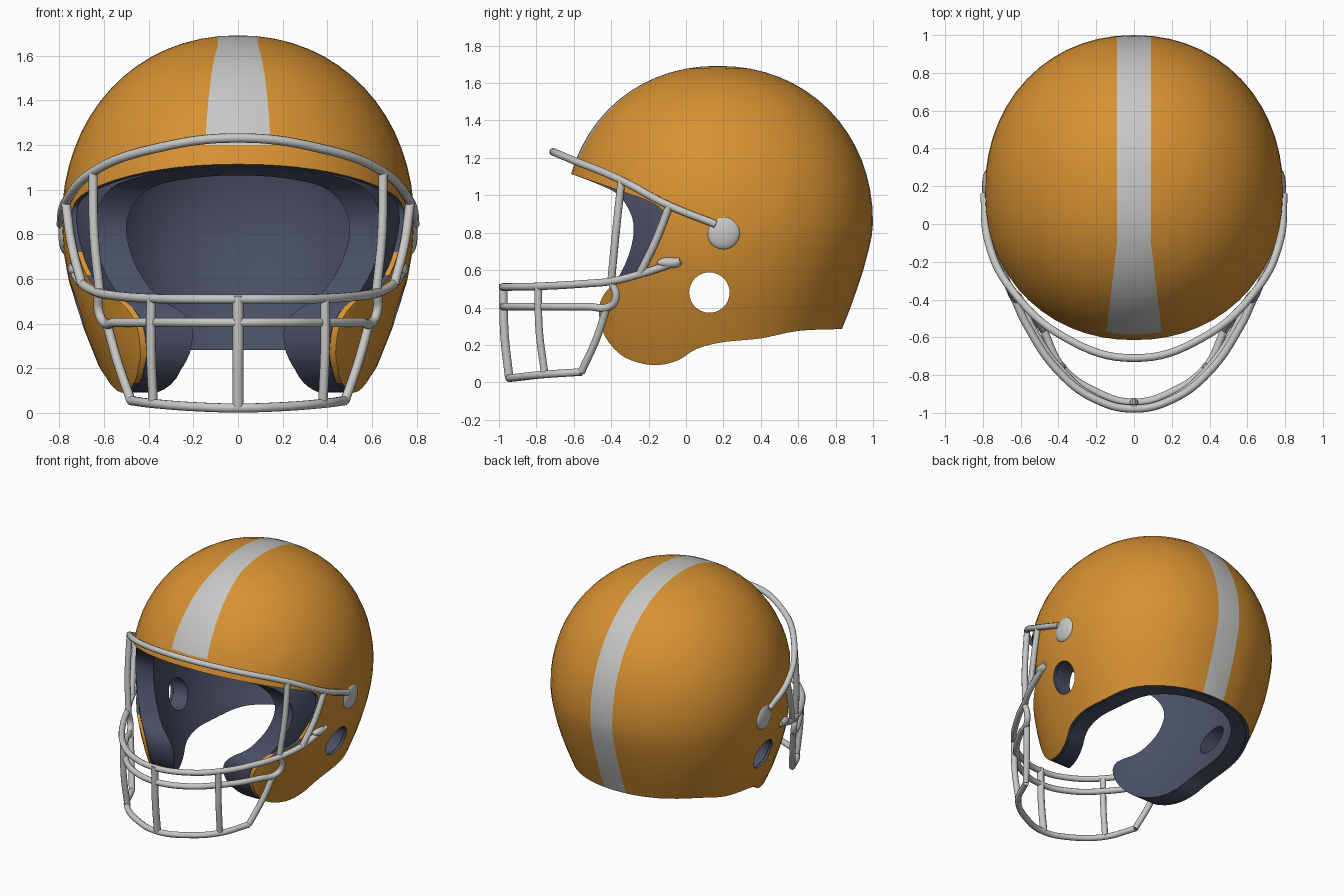
import bpy, bmesh, math
from mathutils import Vector

if "Cube" in bpy.data.objects:
    bpy.data.objects.remove(bpy.data.objects["Cube"])

CY, CZ, N = 0.17, 0.85, 2.1      # dome centre and roundness


def material(name, rgb):
    m = bpy.data.materials.new(name)
    m.diffuse_color = (*rgb, 1)
    m.use_nodes = True
    m.node_tree.nodes["Principled BSDF"].inputs["Base Color"].default_value = m.diffuse_color
    return m


ORANGE = material("orange shell", (0.68, 0.285, 0.032))
GREY = material("light grey", (0.57, 0.58, 0.56))
DARK = material("dark blue padding", (0.068, 0.078, 0.13))


def add_object(name, bm, mats=()):
    bmesh.ops.recalc_face_normals(bm, faces=bm.faces)
    me = bpy.data.meshes.new(name)
    bm.to_mesh(me)
    bm.free()
    for m in mats:
        me.materials.append(m)
    ob = bpy.data.objects.new(name, me)
    bpy.context.collection.objects.link(ob)
    return ob


def power(v, e):
    return math.copysign(abs(v) ** e, v)


def head_solid(name, d, back=1.0, seg=56):
    """Closed head form: lower rings by table, upper dome by superellipse, shrunk by d."""
    # height, half width, front depth, back depth
    rows = [(-0.05, .50, .72, .53), (.05, .55, .76, .575), (.2, .62, .80, .635), (.3, .66, .815, .67),
            (.4, .70, .82, .71), (.5, .733, .82, .745), (.6, .76, .82, .778),
            (.7, .778, .82, .805), (.78, .787, .82, .823)]
    rings = [(z, w - d, f - d, b - d * back) for z, w, f, b in rows]
    for i in range(16):
        t = math.pi / 2 * i / 16
        c, s = math.cos(t) ** (2 / N), math.sin(t) ** (2 / N)
        rings.append((CZ + (.842 - d) * s, (.79 - d) * c, (.82 - d) * c, (.83 - d * back) * c))
    bm = bmesh.new()
    loops = []
    for z, w, f, b in rings:
        loop = []
        for k in range(seg):
            a = 2 * math.pi * k / seg
            x, y = power(math.cos(a), 2 / N), power(math.sin(a), 2 / N)
            loop.append(bm.verts.new((w * x, CY + y * (b if y > 0 else f), z)))
        loops.append(loop)
    top = bm.verts.new((0, CY, CZ + .842 - d))
    for lo, hi in zip(loops, loops[1:]):
        for k in range(seg):
            j = (k + 1) % seg
            bm.faces.new((lo[k], lo[j], hi[j], hi[k]))
    for k in range(seg):
        bm.faces.new((loops[-1][k], loops[-1][(k + 1) % seg], top))
    bm.faces.new(loops[0])
    return add_object(name, bm)


def smooth_path(pts, n=4):
    """Catmull-Rom through 2D points."""
    p = [Vector(q) for q in pts]
    p = [2 * p[0] - p[1]] + p + [2 * p[-1] - p[-2]]
    out = []
    for a, b, c, d in zip(p, p[1:], p[2:], p[3:]):
        for i in range(n):
            t = i / n
            out.append(.5 * (2 * b + (c - a) * t + (2 * a - 5 * b + 4 * c - d) * t * t
                             + (3 * b - a - 3 * c + d) * t ** 3))
    return out + [p[-2]]


def side_prism(name, face_edge):
    """Side outline (y, z) extruded across x; everything inside is kept."""
    jaw = [(-.38, .53), (-.45, .45), (-.465, .36), (-.43, .24), (-.33, .135), (-.18, .092),
           (-.05, .115), (.06, .18), (.2, .215), (.4, .235), (.6, .275), (.83, .285)]
    outline = smooth_path(face_edge + jaw) + [Vector(q) for q in
                                              ((1.3, .29), (1.3, 2), (-1, 2), (-1, 1.25))]
    bm = bmesh.new()
    f = bm.faces.new([bm.verts.new((-1.2, q.x, q.y)) for q in outline])
    r = bmesh.ops.extrude_face_region(bm, geom=[f])
    bmesh.ops.translate(bm, vec=(2.4, 0, 0), verts=[v for v in r['geom'] if isinstance(v, bmesh.types.BMVert)])
    return add_object(name, bm)


def carve(ob, steps):
    for op, cutter in steps:
        m = ob.modifiers.new(op, 'BOOLEAN')
        m.operation, m.object, m.solver = op, cutter, 'EXACT'
        cutter.hide_render = True
    me = bpy.data.meshes.new_from_object(ob.evaluated_get(bpy.context.evaluated_depsgraph_get()))
    ob.modifiers.clear()
    ob.data = me
    me.materials.clear()


def smooth(ob, angle=35):
    bpy.ops.object.select_all(action='DESELECT')
    ob.select_set(True)
    bpy.context.view_layer.objects.active = ob
    bpy.ops.object.shade_smooth_by_angle(angle=math.radians(angle))


# cutters: ear hole and the two side outlines
bm = bmesh.new()
bmesh.ops.create_cone(bm, cap_ends=True, segments=32, radius1=.108, radius2=.108, depth=2.4)
ear = add_object("ear_cutter", bm)
ear.rotation_euler = (0, math.pi / 2, 0)
ear.location = (0, .125, .48)
shell_cut = side_prism("shell_outline", [(-1, 1.25), (-.63, 1.12), (-.37, 1.03), (-.17, .955),
                                         (-.12, .88), (-.17, .72), (-.25, .59)])
pad_cut = side_prism("padding_outline", [(-1, 1.25), (-.63, 1.12), (-.46, 1.055), (-.36, 1.0),
                                         (-.295, .9), (-.28, .8), (-.31, .67)])
skin = head_solid("shell_inside", .02)
hollow = head_solid("padding_inside", .14, .65)

# outer shell
shell = head_solid("helmet_shell", 0)
carve(shell, [('DIFFERENCE', skin), ('INTERSECT', shell_cut), ('DIFFERENCE', ear)])
bpy.context.view_layer.update()

# padding
padding = head_solid("helmet_padding", .022)
carve(padding, [('DIFFERENCE', hollow), ('INTERSECT', pad_cut), ('DIFFERENCE', ear)])
padding.data.materials.append(DARK)
for p in padding.data.polygons:
    p.material_index = 0
smooth(padding)

# centre stripe cut into the shell, widening towards the front
for m in (ORANGE, GREY, DARK):
    shell.data.materials.append(m)
bm = bmesh.new()
bm.from_mesh(shell.data)


def cut(co, no, keep=lambda c: True):
    faces = [f for f in bm.faces if keep(f.calc_center_median())]
    geom = faces + list({e for f in faces for e in f.edges}) + list({v for f in faces for v in f.verts})
    bmesh.ops.bisect_plane(bm, geom=geom, plane_co=co, plane_no=no)


cut((0, -.1, 0), (0, 1, 0))
cut((0, 0, 1.2), (0, 0, 1), lambda c: c.y < -.1 and abs(c.x) < .3)
for s in (-1, 1):
    cut((s * .09, 0, 0), (1, 0, 0), lambda c: c.y > -.1)
    cut((s * .09, -.1, 0), (1, s * .12, 0), lambda c: c.y < -.1)
bm.normal_update()
for f in bm.faces:
    c = f.calc_center_median()
    out = Vector((c.x, c.y - CY, max(c.z - CZ, 0))).normalized()
    width = .09 + max(0, -.1 - c.y) * .12
    on_stripe = abs(c.x) < width and (c.y > -.1 or c.z > 1.2)
    f.material_index = 2 if f.normal.dot(out) < .4 else (1 if on_stripe else 0)
bm.to_mesh(shell.data)
bm.free()
smooth(shell)

for helper in (ear, shell_cut, pad_cut, skin, hollow):
    bpy.data.objects.remove(helper)


# face cage made of round bars
def bar(name, pts, r=.021):
    cu = bpy.data.curves.new(name, 'CURVE')
    cu.dimensions = '3D'
    cu.bevel_depth, cu.bevel_resolution, cu.resolution_u = r, 3, 8
    cu.use_fill_caps = True
    sp = cu.splines.new('BEZIER')
    sp.bezier_points.add(len(pts) - 1)
    for b, p in zip(sp.bezier_points, pts):
        b.co = p
        b.handle_left_type = b.handle_right_type = 'AUTO'
    tmp = bpy.data.objects.new(name + "_path", cu)
    bpy.context.collection.objects.link(tmp)
    me = bpy.data.meshes.new_from_object(tmp.evaluated_get(bpy.context.evaluated_depsgraph_get()))
    bpy.data.objects.remove(tmp)
    me.materials.clear()
    me.materials.append(GREY)
    ob = bpy.data.objects.new(name, me)
    bpy.context.collection.objects.link(ob)
    smooth(ob, 50)


def mirrored(half):
    return [(-x, y, z) for x, y, z in reversed(half[1:])] + half


bar("brow_bar", mirrored([(0, -.71, 1.232), (.35, -.61, 1.19), (.65, -.345, 1.08),
                          (.772, -.09, .945), (.793, .16, .845)]))
bar("upper_mouth_bar", mirrored([(0, -.978, .51), (.2, -.93, .51), (.39, -.79, .513), (.57, -.53, .528),
                                 (.63, -.40, .54), (.70, -.24, .58), (.745, -.03, .65)]))
bar("lower_mouth_bar", mirrored([(0, -.975, .405), (.2, -.925, .405), (.38, -.78, .405), (.55, -.53, .405),
                                 (.605, -.40, .41), (.625, -.375, .46), (.625, -.395, .53)]))
bar("chin_bar", mirrored([(0, -.945, .022), (.2, -.89, .028), (.38, -.76, .042), (.48, -.56, .055)]))
bar("centre_strut", [(0, -.978, .525), (0, -.97, .25), (0, -.945, .022)], .024)
for side, s in (("left", -1), ("right", 1)):
    def strut(name, *pts):
        bar(side + name, [(s * x, y, z) for x, y, z in pts])
    strut("_mid_strut", (.39, -.79, .51), (.39, -.785, .28), (.38, -.755, .042))
    strut("_chin_strut", (.59, -.42, .41), (.54, -.48, .23), (.48, -.56, .055))
    strut("_inner_strut", (.65, -.345, 1.08), (.645, -.375, .8), (.62, -.40, .54))
    strut("_outer_strut", (.772, -.09, .94), (.745, -.165, .75), (.70, -.25, .575))
    # clamps holding the cage on the shell
    for name, loc, size in (("_upper_clamp", (.775, .2, .80), (.03, .09, .09)),
                            ("_lower_clamp", (.728, -.08, .64), (.035, .075, .03))):
        bm = bmesh.new()
        bmesh.ops.create_uvsphere(bm, u_segments=24, v_segments=12, radius=1)
        bmesh.ops.scale(bm, vec=size, verts=bm.verts)
        bmesh.ops.translate(bm, vec=(s * loc[0], loc[1], loc[2]), verts=bm.verts)
        smooth(add_object(side + name, bm, [GREY]), 60)
